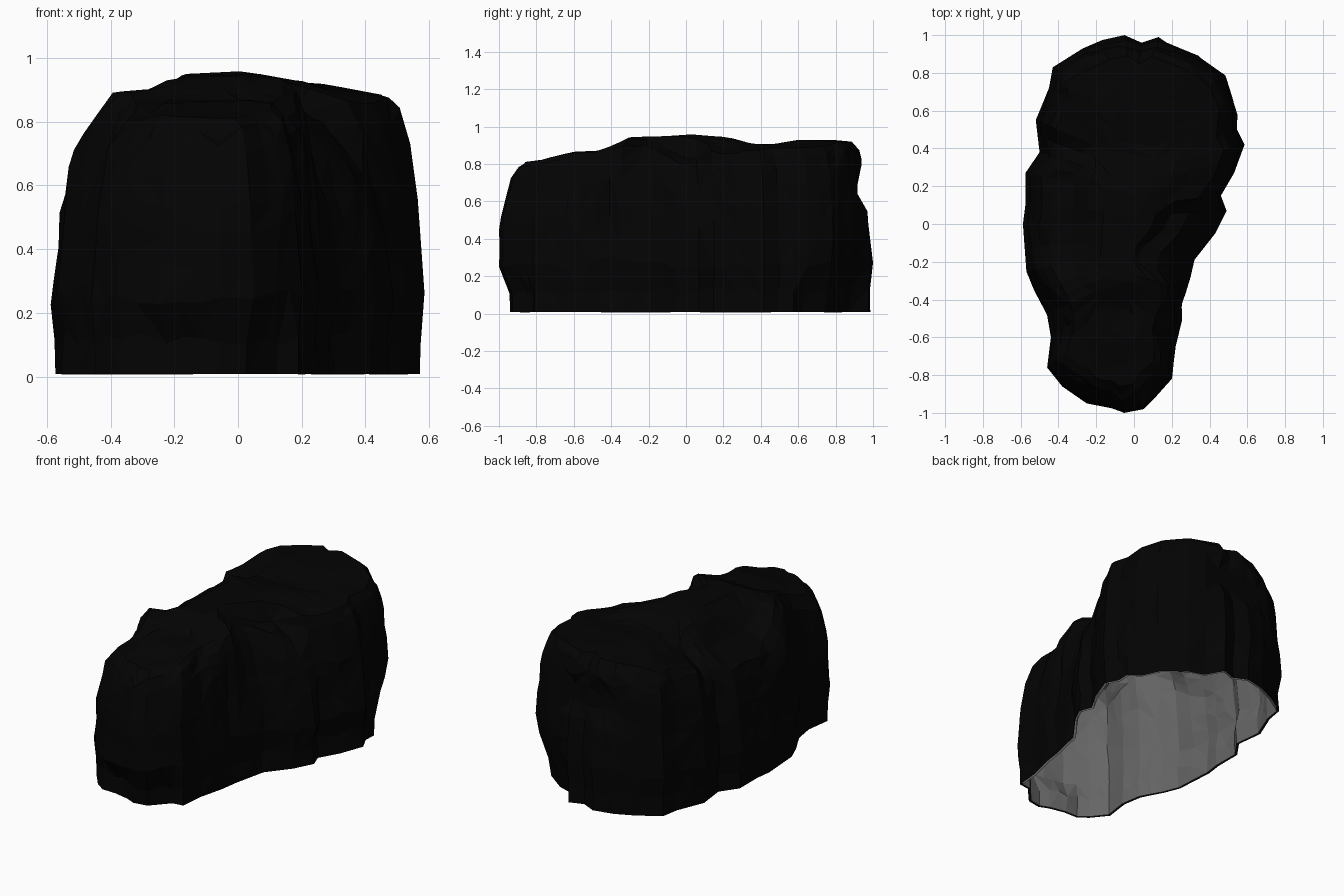
import bpy, bmesh, math, random
from mathutils import Vector, noise

if "Cube" in bpy.data.objects:
    bpy.data.objects.remove(bpy.data.objects["Cube"])

random.seed(7)

# Plan outline of the boulder, counter-clockwise from the front tip
OUTLINE = [(-.05, -1), (.05, -.98), (.12, -.91), (.2, -.82), (.22, -.65), (.26, -.5),
           (.28, -.37), (.32, -.19), (.43, -.05), (.49, .07), (.46, .15), (.53, .27),
           (.585, .42), (.545, .5), (.55, .66), (.49, .79), (.35, .9), (.13, .99),
           (.04, .96), (-.05, 1), (-.18, .97), (-.27, .93), (-.43, .83), (-.45, .72),
           (-.52, .55), (-.5, .38), (-.575, .27), (-.575, .1), (-.588, 0), (-.57, -.25),
           (-.53, -.35), (-.46, -.48), (-.44, -.6), (-.46, -.76), (-.38, -.86),
           (-.25, -.95), (-.12, -.975)]
# Crest heights along the length and across the width
SIDE = [(-1, .8), (-.75, .83), (-.6, .87), (-.43, .88), (-.39, .905), (-.3, .95),
        (0, .965), (.2, .955), (.4, .905), (.62, .935), (.8, .935), (1, .91)]
FRONT = [(-.6, .8), (-.46, .89), (-.39, .91), (-.27, .91), (-.24, .935), (-.17, .955),
         (0, .965), (.2, .935), (.48, .875), (.6, .8)]
# Wall profile: fraction of the crest height, inset from the outline
WALL = [(0, .015), (.14, .01), (.3, 0), (.43, .005), (.56, .02), (.66, .035),
        (.77, .05), (.86, .075), (.93, .115), (.975, .18)]
CAP = [.3, .5, .72]
# Furthest back the rear face reaches at each wall fraction
REAR = [(.5, 1), (.62, .94), (.7, .895), (.85, .94), (1, .92)]


def lerp(table, t):
    if t <= table[0][0]:
        return table[0][1]
    for (a, u), (b, v) in zip(table, table[1:]):
        if t <= b:
            return u + (v - u) * (t - a) / (b - a)
    return table[-1][1]


def bump(v, centre, width):
    return math.exp(-((v - centre) / width) ** 2)


def ramp(v, a, b):
    return max(0, min(1, (v - a) / (b - a)))


def crest(x, y):
    z = min(lerp(SIDE, y), lerp(FRONT, x))
    # ledge on the left, crease behind it, lower rear left shoulder
    z -= .19 * ramp(y, -.3, -.12) * ramp(-y, -.42, -.25) * ramp(-x, .22, .42)
    z -= .09 * bump(y, .38, .07) * ramp(-x, .12, .32)
    z -= .1 * bump(y, .53, .16) * ramp(-x, .12, .38)
    z -= .04 * ramp(y, .6, .8) * ramp(-x, 0, .2)
    # sloping nose, hollow right flank and shoulder behind it
    z -= .12 * ramp(-y, .45, .55) * max(0, abs(x + .08) - .14) / .2
    z -= .16 * bump(y, -.15, .2) * ramp(x, .1, .32)
    z -= .11 * bump(y, .12, .14) * ramp(x, .22, .42)
    return z


def steepness(p):
    """Inset multiplier: the rear is steep, the right middle slopes."""
    if p.y > .5:
        return .6
    if p.x > .2 and p.y > .1:
        return .6
    if p.x > .2 and p.y > -.35:
        return 1.6
    return .75


# Subdivide the outline for finer facets
pts = []
for i, a in enumerate(OUTLINE):
    a, b = Vector(a), Vector(OUTLINE[(i + 1) % len(OUTLINE)])
    pts.append(a)
    if (b - a).length > .11:
        pts.append((a + b) / 2)
n = len(pts)


def spine(p):
    y = p.y * .62
    return Vector((-.06 + .1 * max(-.6, min(.7, y)), y))


bm = bmesh.new()
rings = []
for k, (f, inset) in enumerate(WALL):
    ring = []
    for p in pts:
        d = (spine(p) - p).normalized()
        amount = inset * (steepness(p) if f > .3 else 1)
        # cracks and slabs in the wall
        if f not in (0, .3):
            amount += .03 * abs(noise.noise(Vector((p.x * 4, p.y * 4, f * 3))))
        if p.x > 0:
            amount += .04 * bump(p.y, -.43, .06) * bump(f, .55, .3)
        # undercut below the nose and the rear right corner
        if p.y < -.85 and p.x > -.3 and f < .2:
            amount += .045
        if p.x > .2 and p.y > .6:
            amount += .08 * ramp(-f, -.45, 0)
        q = p + d * max(0, amount)
        if p.y < -.75 and .5 < f < .75:
            q.y -= .015
        q.y = min(q.y, lerp(REAR, f))
        h = crest(*(p + d * .2))
        z = f * h + (random.uniform(-.025, .025) if 0 < k < len(WALL) - 1 else .008)
        ring.append(bm.verts.new((q.x, q.y, z)))
    rings.append(ring)

# Faceted crown closing in on the long axis
for s in CAP:
    ring = []
    for i, p in enumerate(pts):
        q = Vector(rings[len(WALL) - 1][i].co[:2]).lerp(spine(p), s)
        z = crest(q.x, q.y) - .008 * (1 + noise.noise(Vector((q.x * 6, q.y * 6, 2))))
        ring.append(bm.verts.new((q.x, q.y, z)))
    rings.append(ring)

for lo, hi in zip(rings, rings[1:]):
    for i in range(n):
        j = (i + 1) % n
        quad = (lo[i], lo[j], hi[j], hi[i])
        if random.random() < .5:
            bm.faces.new(quad[:3])
            bm.faces.new((quad[0], quad[2], quad[3]))
        else:
            bm.faces.new((quad[0], quad[1], quad[3]))
            bm.faces.new(quad[1:])
top = bm.faces.new(rings[-1])
bmesh.ops.triangulate(bm, faces=[top])

mesh = bpy.data.meshes.new("boulder")
bm.to_mesh(mesh)
bm.free()
boulder = bpy.data.objects.new("boulder", mesh)
bpy.context.collection.objects.link(boulder)

# Black outer skin, grey stone lining inside, open underneath
for name, shade in (("black_skin", .001), ("grey_stone", .13)):
    mat = bpy.data.materials.new(name)
    mat.diffuse_color = (shade, shade, shade, 1)
    mat.use_nodes = True
    mat.node_tree.nodes["Principled BSDF"].inputs["Base Color"].default_value = mat.diffuse_color
    mesh.materials.append(mat)

# Merge near-flat triangles into chiselled facets, then add the lining
boulder.modifiers.new("facets", 'DECIMATE').ratio = .75
shell = boulder.modifiers.new("lining", 'SOLIDIFY')
shell.thickness = .015
shell.offset = -1
shell.use_rim = False
shell.material_offset = 1
